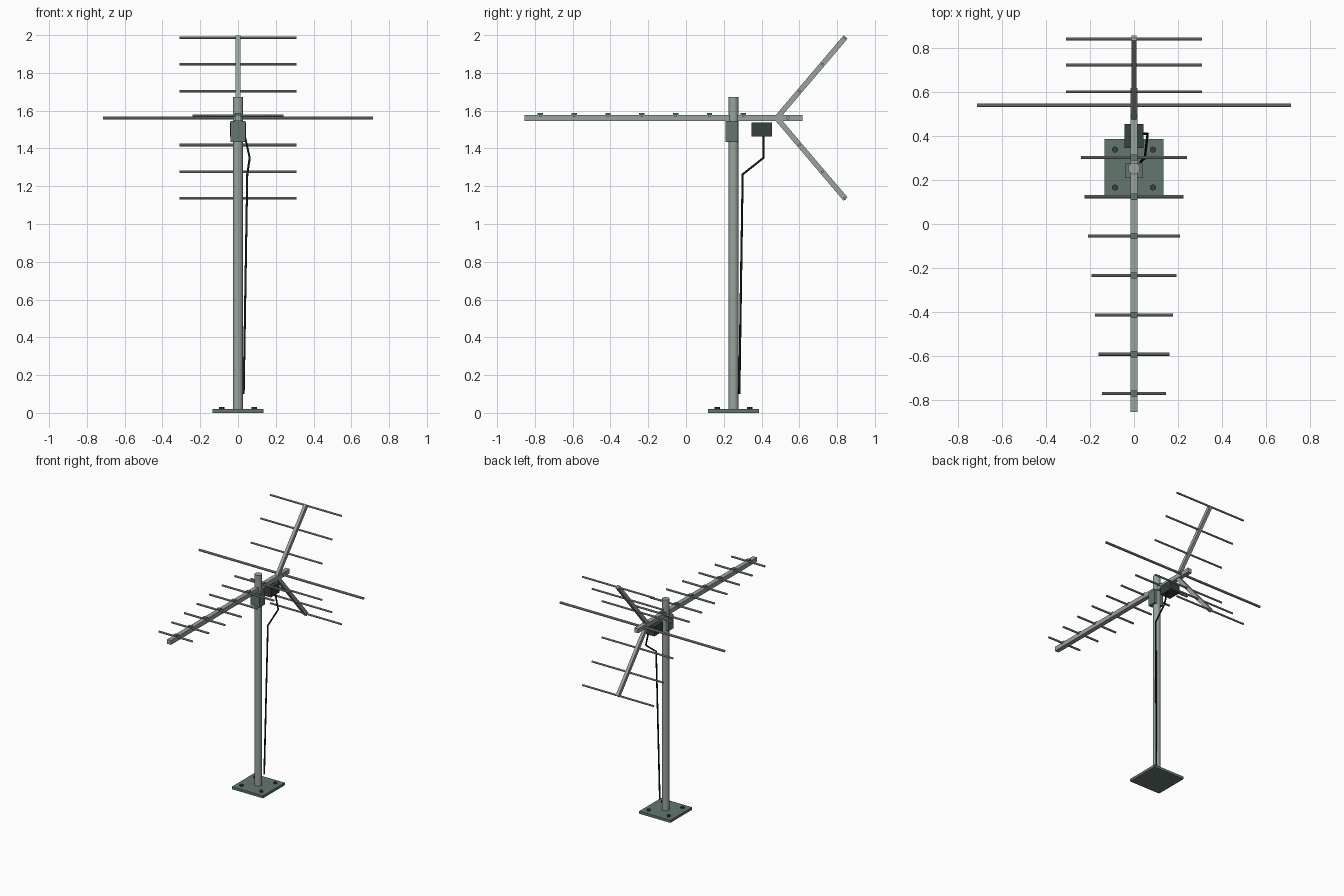
import bpy
from mathutils import Vector

cube = bpy.data.objects.get("Cube")
if cube:
    bpy.data.objects.remove(cube, do_unlink=True)


def material(name, r, g, b):
    m = bpy.data.materials.new(name)
    m.use_nodes = True
    m.diffuse_color = (r, g, b, 1)
    m.node_tree.nodes["Principled BSDF"].inputs["Base Color"].default_value = (r, g, b, 1)
    return m


METAL = material("pale grey metal", 0.32, 0.37, 0.34)
BRACKET = material("grey green steel", 0.125, 0.18, 0.155)
DARK = material("dark housing", 0.036, 0.054, 0.053)
RUBBER = material("black rubber", 0.009, 0.012, 0.012)


def finish(name, mat, smooth=False):
    ob = bpy.context.object
    ob.name = name
    ob.data.materials.append(mat)
    if smooth:
        bpy.ops.object.shade_smooth_by_angle()
    return ob


def box(name, centre, size, mat):
    bpy.ops.mesh.primitive_cube_add(size=1, location=centre)
    ob = bpy.context.object
    ob.scale = size
    bpy.ops.object.transform_apply(location=False, rotation=False, scale=True)
    return finish(name, mat)


def rod(name, start, end, radius, mat, sides=10):
    a, b = Vector(start), Vector(end)
    bpy.ops.mesh.primitive_cylinder_add(vertices=sides, radius=radius,
                                        depth=(b - a).length, location=(a + b) / 2)
    bpy.context.object.rotation_euler = (b - a).to_track_quat('Z', 'Y').to_euler()
    return finish(name, mat, True)


def cross_rod(name, half, y, z, radius):
    return rod(name, (-half, y, z), (half, y, z), radius, METAL)


MAST_Y = 0.252
BOOM_Z = 1.561

# Base plate with four bolts
box("base_plate", (0, MAST_Y, 0.01), (0.27, 0.27, 0.02), BRACKET)
for sx in (-1, 1):
    for sy in (-1, 1):
        x, y = sx * 0.086, MAST_Y + sy * 0.086
        rod("base_bolt", (x, y, 0.018), (x, y, 0.031), 0.014, DARK)

# Mast and boom clamp
rod("mast", (0, MAST_Y, 0.02), (0, MAST_Y, 1.672), 0.027, METAL, 16)
box("mast_clamp", (0, 0.242, 1.49), (0.08, 0.066, 0.11), BRACKET)

# Boom
box("boom", (0, -0.119, BOOM_Z), (0.034, 1.472, 0.034), METAL)

# Directors, growing toward the back, each with a clip
for i in range(7):
    y = -0.771 + i * 0.179
    cross_rod("director", 0.145 + i * 0.0158, y, 1.573, 0.0075)
    box("director_clip", (0, y, 1.579), (0.03, 0.028, 0.018), BRACKET)

# Driven element
cross_rod("driven_element", 0.714, 0.54, BOOM_Z, 0.009)

# Two reflector arms, mirrored above and below the boom
for side, s in (("upper", 1), ("lower", -1)):
    a = Vector((0, 0.48, BOOM_Z))
    b = Vector((0, 0.845, BOOM_Z + s * 0.429))
    arm = box(side + "_reflector_arm", (a + b) / 2, (0.024, 0.028, (b - a).length), METAL)
    arm.rotation_euler = (b - a).to_track_quat('Z', 'Y').to_euler()
    arm.rotation_euler = (-(b - a).yz.angle_signed(Vector((0, 1))) * -1, 0, 0)
    for t in (0.332, 0.665, 0.99):
        p = a.lerp(b, t)
        cross_rod(side + "_reflector_rod", 0.309, p.y, p.z, 0.007)

# Junction box under the boom
box("junction_box", (0, 0.4, 1.501), (0.086, 0.108, 0.075), DARK)

# Cable down the mast
curve = bpy.data.curves.new("cable", 'CURVE')
curve.dimensions = '3D'
curve.bevel_depth = 0.006
curve.bevel_resolution = 1
curve.use_fill_caps = True
path = [(0.034, 0.41, 1.475), (0.062, 0.41, 1.35), (0.049, 0.3, 1.263), (0.03, 0.282, 0.1)]
spline = curve.splines.new('POLY')
spline.points.add(len(path) - 1)
for point, co in zip(spline.points, path):
    point.co = (*co, 1)
curve.materials.append(RUBBER)
bpy.context.collection.objects.link(bpy.data.objects.new("cable", curve))
